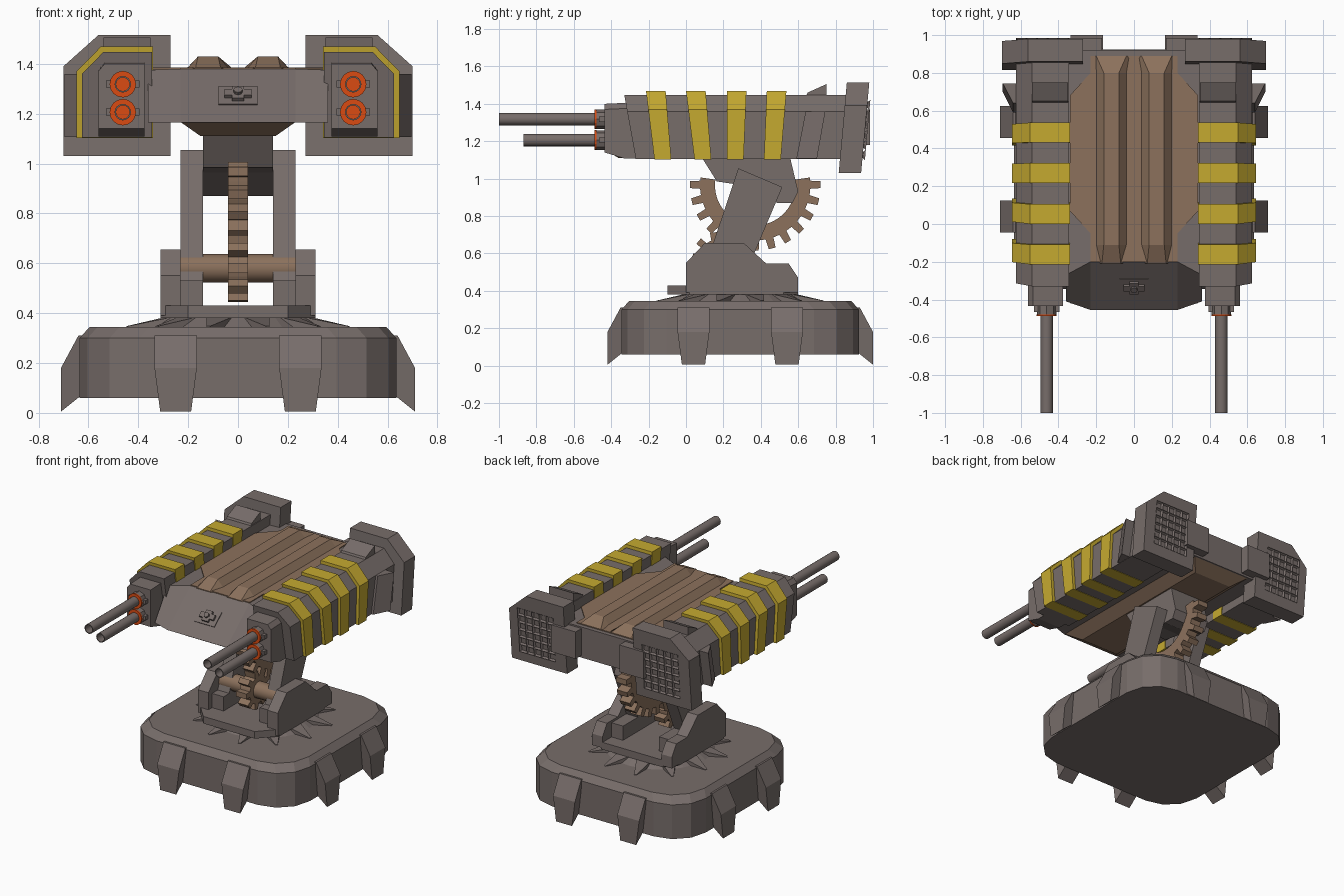
import bpy, bmesh, math
from math import sin, cos, pi, radians
from mathutils import Matrix, Vector

if "Cube" in bpy.data.objects:
    bpy.data.objects.remove(bpy.data.objects["Cube"])


def material(name, rgb):
    m = bpy.data.materials.new(name)
    m.diffuse_color = (*rgb, 1)
    m.use_nodes = True
    m.node_tree.nodes["Principled BSDF"].inputs["Base Color"].default_value = m.diffuse_color
    return m


GREY = material("warm grey metal", (0.185, 0.153, 0.144))
BROWN = material("rusty brown", (0.262, 0.166, 0.108))
YELLOW = material("hazard yellow", (0.56, 0.40, 0.03))
ORANGE = material("glowing orange", (0.70, 0.07, 0.006))


def finish(name, bm, mats, mirror=False, smooth=False):
    bmesh.ops.recalc_face_normals(bm, faces=bm.faces)
    me = bpy.data.meshes.new(name)
    bm.to_mesh(me)
    bm.free()
    for m in mats:
        me.materials.append(m)
    if smooth:
        me.polygons.foreach_set("use_smooth", [True] * len(me.polygons))
        me.set_sharp_from_angle(angle=radians(40))
    ob = bpy.data.objects.new(name, me)
    bpy.context.collection.objects.link(ob)
    if mirror:
        mod = ob.modifiers.new("mirror", 'MIRROR')
        mod.use_mirror_merge = False
    return ob


def add_loft(bm, rings, end_index=0):
    """Skin a chain of equal-length rings and cap both ends."""
    vs = [[bm.verts.new(p) for p in r] for r in rings]
    n = len(rings[0])
    for a, b in zip(vs, vs[1:]):
        for i in range(n):
            j = (i + 1) % n
            bm.faces.new((a[i], a[j], b[j], b[i]))
    bm.faces.new(vs[0])
    bm.faces.new(vs[-1]).material_index = end_index


def loft(name, rings, mat, **kw):
    bm = bmesh.new()
    add_loft(bm, rings)
    return finish(name, bm, [mat], **kw)


def slab_x(name, yz, x0, x1, mat, **kw):
    return loft(name, [[(x, y, z) for y, z in yz] for x in (x0, x1)], mat, **kw)


def box(name, x, y, z, mat, **kw):
    return slab_x(name, [(y[0], z[0]), (y[1], z[0]), (y[1], z[1]), (y[0], z[1])], x[0], x[1], mat, **kw)


def ring_y(cx, y, cz, r, n):
    return [(cx + r * cos(2 * pi * i / n), y, cz + r * sin(2 * pi * i / n)) for i in range(n)]


CY = 0.29  # centre of base along y


# ---- base plinth with rounded corners
def rounded_square(h, z, r=0.24):
    pts = []
    for k in range(4):
        for s in range(4):
            a = radians(90 * k + 30 * s)
            cx = (h - r) * (1 if k in (0, 3) else -1)
            cy = (h - r) * (1 if k in (0, 1) else -1)
            pts.append((cx + r * cos(a), CY + cy + r * sin(a), z))
    return pts


loft("base_plinth", [rounded_square(0.635, 0.06), rounded_square(0.635, 0.30),
                     rounded_square(0.595, 0.345)], GREY)

# ---- eight feet around the base
foot = [(0.71, 0.005), (0.71, 0.18), (0.64, 0.31), (0.60, 0.31), (0.60, 0.09), (0.635, 0.065)]
bm = bmesh.new()
for k in range(4):
    m = Matrix.Translation((0, CY, 0)) @ Matrix.Rotation(k * pi / 2, 4, 'Z')
    for off in (-0.25, 0.25):
        add_loft(bm, [[m @ Vector((r, off + s * (0.085 if z > 0.1 else 0.062), z)) for r, z in foot]
                      for s in (-1, 1)])
finish("base_feet", bm, [GREY])

# ---- turntable disc with radial fins
bm = bmesh.new()
add_loft(bm, [[(r * cos(2 * pi * i / 24), CY + r * sin(2 * pi * i / 24), z) for i in range(24)]
              for r, z in ((0.36, 0.34), (0.29, 0.388))])
for k in range(12):
    m = Matrix.Translation((0, CY, 0)) @ Matrix.Rotation((k + 0.5) * pi / 6, 4, 'Z')
    add_loft(bm, [[m @ Vector(p) for p in ((r, -w, 0.34), (r, w, 0.34), (r, w, h), (r, -w, h))]
                  for r, w, h in ((0.26, 0.06, 0.39), (0.46, 0.008, 0.348))])
finish("turntable", bm, [GREY])
plate = [(-0.2, -0.10), (0.2, -0.10), (0.31, 0.02), (0.31, 0.52), (0.24, 0.60),
         (-0.24, 0.60), (-0.31, 0.52), (-0.31, 0.02)]
loft("mount_plate", [[(x, y, z) for x, y in plate] for z in (0.38, 0.43)], GREY)

# ---- brackets, arms, axle
bracket = [(0.0, 0.39), (0.0, 0.55), (0.10, 0.655), (0.31, 0.655), (0.43, 0.545),
           (0.55, 0.545), (0.60, 0.47), (0.60, 0.39)]
slab_x("side_bracket", bracket, 0.23, 0.31, GREY, mirror=True)
box("bracket_inner_block", (0.14, 0.24), (0.04, 0.50), (0.42, 0.53), GREY, mirror=True)
slab_x("lift_arm", [(0.28, 1.055), (0.515, 0.955), (0.31, 0.47), (0.09, 0.49)], 0.14, 0.23, GREY, mirror=True)
loft("axle", [[(x, 0.17 + z - 0.58, 0.58 + y) for y, _, z in ring_y(0, 0, 0.58, 0.057, 16)]
              for x in (-0.24, 0.24)], BROWN, smooth=True)


# ---- gears
def gear(name, cy, cz, r_in, root, tip, start, sweep, teeth, hx):
    rings = []
    for t in range(teeth):
        for f, r in ((0.0, root), (0.22, root), (0.30, tip), (0.70, tip), (0.78, root), (1.0, root)):
            a = radians(start + sweep * (t + f) / teeth)
            rings.append([(x, cy + q * cos(a), cz + q * sin(a))
                          for x, q in ((-hx, r_in), (hx, r_in), (hx, r), (-hx, r))])
    loft(name, rings, BROWN)


gear("elevation_gear", 0.37, 0.965, 0.215, 0.295, 0.35, 172, 196, 13, 0.04)
gear("pinion_gear", 0.17, 0.58, 0.04, 0.095, 0.135, 0, 360, 9, 0.04)

# ---- pylon below the body
slab_x("body_pylon", [(0.08, 1.12), (0.165, 0.985), (0.30, 0.965), (0.49, 0.87), (0.57, 0.87),
                      (0.60, 0.93), (0.555, 1.12)], -0.14, 0.14, GREY)


# ---- central body
def body_ring(x, nose, brow, top):
    return [(x, nose, 1.165), (x, brow, top), (x, 0.92, top), (x, 0.92, 1.165)]


loft("central_body", [body_ring(-0.36, -0.41, -0.27, 1.375), body_ring(-0.23, -0.455, -0.20, 1.38),
                      body_ring(0.23, -0.455, -0.20, 1.38), body_ring(0.36, -0.41, -0.27, 1.375)], GREY)
loft("body_keel", [[(-x, y0, z), (x, y0, z), (x, y1, z), (-x, y1, z)]
                   for x, y0, y1, z in ((0.23, -0.45, 0.91, 1.166), (0.15, -0.36, 0.82, 1.11))], BROWN)
box("body_rear_block", (0.17, 0.36), (0.86, 0.985), (1.18, 1.37), GREY, mirror=True)
deck = [(0.23, -0.20), (0.23, -0.05), (0.34, 0.07), (0.34, 0.68), (0.23, 0.80), (0.23, 0.89)]
deck += [(-x, y) for x, y in reversed(deck)]
loft("body_deck", [[(x, y, z) for x, y in deck] for z in (1.378, 1.386)], BROWN)
loft("deck_ridge", [[(0.12 - b, y, 1.38), (0.12 + b, y, 1.38), (0.12 + t, y, z), (0.12 - t, y, z)]
                    for y, b, t, z in ((-0.21, 0.06, 0.05, 1.385), (-0.11, 0.085, 0.04, 1.43),
                                       (0.80, 0.085, 0.04, 1.43), (0.89, 0.10, 0.08, 1.387))],
     BROWN, mirror=True)

# ---- sensor hatch on the sloped front
slope = Matrix.Translation((0, -0.33, 1.27)) @ Matrix.Rotation(radians(40), 4, 'X')
bm = bmesh.new()
for sx, sy, z0, z1 in ((0.078, 0.055, -0.01, 0.006), (0.055, 0.018, 0.0, 0.022), (0.025, 0.038, 0.0, 0.022)):
    add_loft(bm, [[slope @ Vector((a * sx, b * sy, z)) for a, b in ((-1, -1), (1, -1), (1, 1), (-1, 1))]
                  for z in (z0, z1)])
add_loft(bm, [[slope @ Vector((0.018 * cos(i * pi / 4), 0.018 * sin(i * pi / 4), z)) for i in range(8)]
              for z in (0.0, 0.035)])
finish("sensor_hatch", bm, [GREY])

# ---- gun pods (right side built, left mirrored)
pod = [(0.345, 1.105), (0.345, 1.447), (0.54, 1.447), (0.625, 1.36), (0.625, 1.105)]
loft("pod_shell", [[(x, y + (1.447 - z) * s, z) for x, z in pod]
                   for y, s in ((-0.33, 0.18), (0.865, -0.1))], GREY, mirror=True)
loft("pod_nose", [[(0.375, y, z0), (0.375, y, z1), (0.535, y, z1), (0.56, y, z1 - 0.03), (0.56, y, z0)]
                  for y, z0, z1 in ((-0.435, 1.14, 1.40), (-0.33, 1.108, 1.405), (-0.25, 1.108, 1.405))],
     GREY, mirror=True)
band = [(0.34, 1.102), (0.34, 1.469), (0.55, 1.469), (0.647, 1.37), (0.647, 1.102)]
for i, (y, lean) in enumerate(((-0.214, 0.045), (0.0, 0.045), (0.218, 0.0), (0.432, -0.015))):
    loft(f"pod_band_{i + 1}", [[(x, y + d + (lean - e) * (1.469 - z) / 0.364, z) for x, z in band]
                               for d, e in ((0, 0), (0.105, 0.015))], YELLOW, mirror=True)
slab_x("pod_top_fairing", [(0.64, 1.44), (0.65, 1.46), (0.75, 1.505), (0.75, 1.44)],
       0.35, 0.54, GREY, mirror=True)
loft("pod_side_fairing", [[(0.61, y0, z), (0.64, y0, z), (0.695, y1, z), (0.61, y1, z)]
                          for y0, y1, z in ((0.59, 0.70, 1.107), (0.64, 0.745, 1.36))], GREY, mirror=True)


# ---- rear vent housings with a recessed grille
def lean_y(y, z):
    return y + (z - 1.515) * 0.09


vent = [(0.27, 1.03), (0.27, 1.515), (0.56, 1.515), (0.70, 1.39), (0.70, 1.03)]
loft("vent_housing", [[(x, lean_y(y, z), z) for x, z in vent] for y in (0.86, 0.98)], GREY, mirror=True)
bm = bmesh.new()
bmesh.ops.create_grid(bm, x_segments=5, y_segments=6, size=0.5)
for v in bm.verts:
    z = 1.26 + v.co.y * 0.32
    v.co = (0.485 - v.co.x * 0.28, lean_y(0.994, z), z)
bm.normal_update()
border = [e for e in bm.edges if e.is_boundary]
bmesh.ops.inset_individual(bm, faces=bm.faces[:], thickness=0.013, depth=-0.012)
rim = bmesh.ops.extrude_edge_only(bm, edges=border)["geom"]
for v in (g for g in rim if isinstance(g, bmesh.types.BMVert)):
    v.co.y -= 0.02
finish("vent_grille", bm, [GREY], mirror=True)

# ---- twin barrels with collars, clamps and orange rings
for label, z, tip in (("upper", 1.318, -1.0), ("lower", 1.206, -0.87)):
    bm = bmesh.new()
    add_loft(bm, [ring_y(0.462, y, z, r, 16) for y, r in
                  ((-0.42, 0.033), (tip, 0.033), (tip, 0.027), (-0.52, 0.027))], end_index=1)
    finish(f"{label}_barrel", bm, [GREY, ORANGE], mirror=True, smooth=True)
    loft(f"{label}_collar", [ring_y(0.462, y, z, 0.052, 8) for y in (-0.48, -0.42)], GREY, mirror=True)
    loft(f"{label}_glow_ring", [ring_y(0.462, y, z, 0.053, 16) for y in (-0.488, -0.479)], ORANGE, mirror=True)
    box(f"{label}_clamp", (0.395, 0.529), (-0.465, -0.42), (z - 0.014, z + 0.014), GREY, mirror=True)
